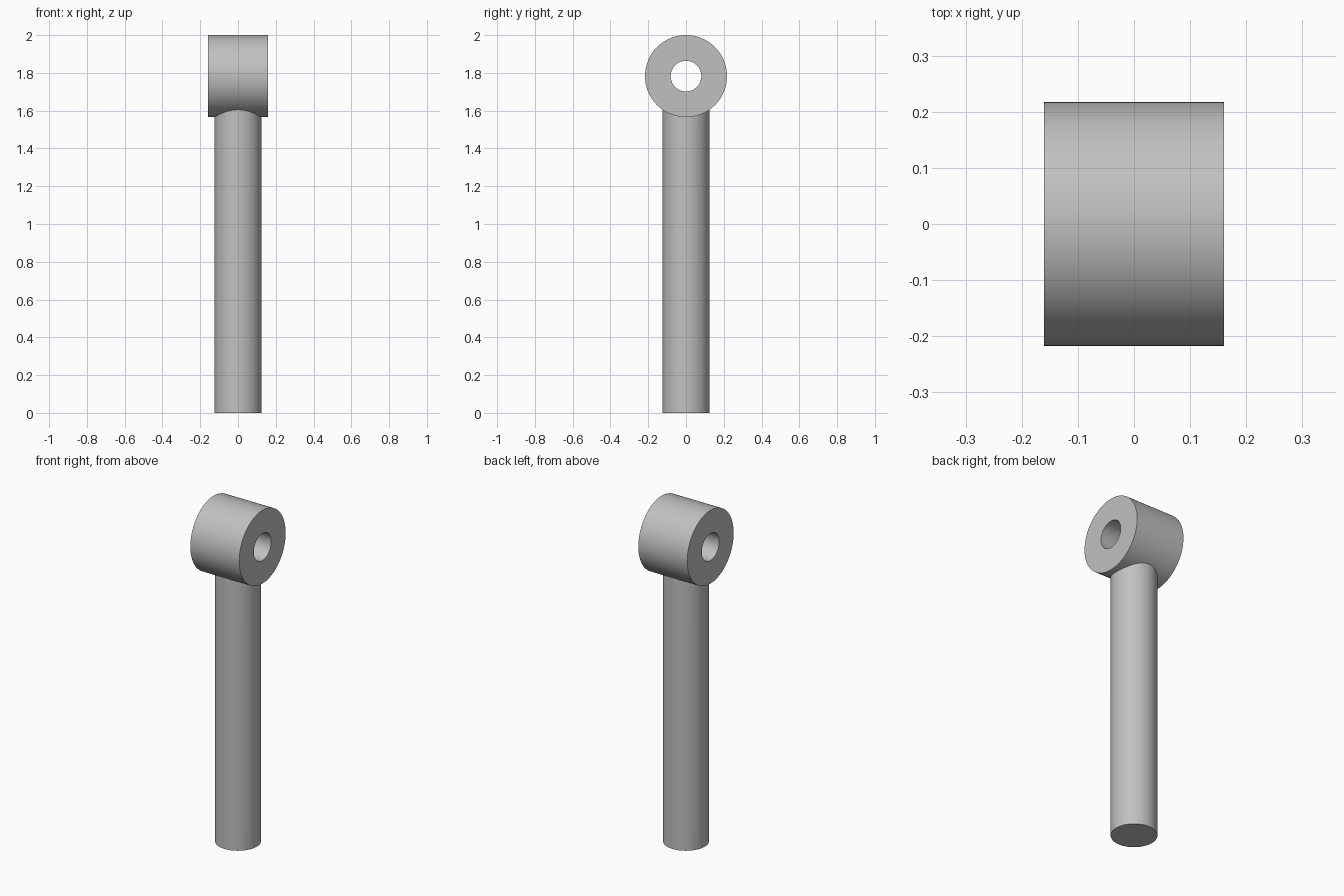
import bpy, bmesh, math

if "Cube" in bpy.data.objects:
    bpy.data.objects.remove(bpy.data.objects["Cube"], do_unlink=True)

EYE_R, HOLE_R, EYE_HALF = 0.217, 0.081, 0.16
ROD_R = 0.124
EYE_Z = 2.0 - EYE_R
SEG = 96

grey = bpy.data.materials.new("plain_grey")
grey.use_nodes = True
colour = (0.53, 0.53, 0.53, 1)
grey.diffuse_color = colour
grey.node_tree.nodes["Principled BSDF"].inputs["Base Color"].default_value = colour


def circle(bm, point):
    """Ring of vertices placed by a function of cosine and sine."""
    angles = [2 * math.pi * i / SEG for i in range(SEG)]
    return [bm.verts.new(point(math.cos(a), math.sin(a))) for a in angles]


def bridge(bm, a, b):
    for i in range(SEG):
        j = (i + 1) % SEG
        bm.faces.new((a[i], a[j], b[j], b[i]))


def finish(bm, name):
    bmesh.ops.recalc_face_normals(bm, faces=bm.faces[:])
    mesh = bpy.data.meshes.new(name)
    bm.to_mesh(mesh)
    bm.free()
    mesh.materials.append(grey)
    obj = bpy.data.objects.new(name, mesh)
    bpy.context.collection.objects.link(obj)
    bpy.ops.object.select_all(action="DESELECT")
    obj.select_set(True)
    bpy.context.view_layer.objects.active = obj
    bpy.ops.object.shade_smooth_by_angle(angle=math.radians(30))


# Eye: thick sleeve with a through hole along x
bm = bmesh.new()
section = [(-EYE_HALF, EYE_R), (EYE_HALF, EYE_R), (EYE_HALF, HOLE_R), (-EYE_HALF, HOLE_R)]
loops = [circle(bm, lambda c, s, x=x, r=r: (x, r * c, EYE_Z + r * s)) for x, r in section]
for k in range(4):
    bridge(bm, loops[k], loops[(k + 1) % 4])
finish(bm, "eye_sleeve")

# Shank: round rod whose top edge is coped to the underside of the eye
bm = bmesh.new()
foot = circle(bm, lambda c, s: (ROD_R * c, ROD_R * s, 0))
cope_r = EYE_R - 0.002
cope = circle(bm, lambda c, s: (ROD_R * c, ROD_R * s,
                                EYE_Z - math.sqrt(cope_r ** 2 - (ROD_R * s) ** 2)))
bm.faces.new(foot)
bridge(bm, foot, cope)
finish(bm, "shank")
